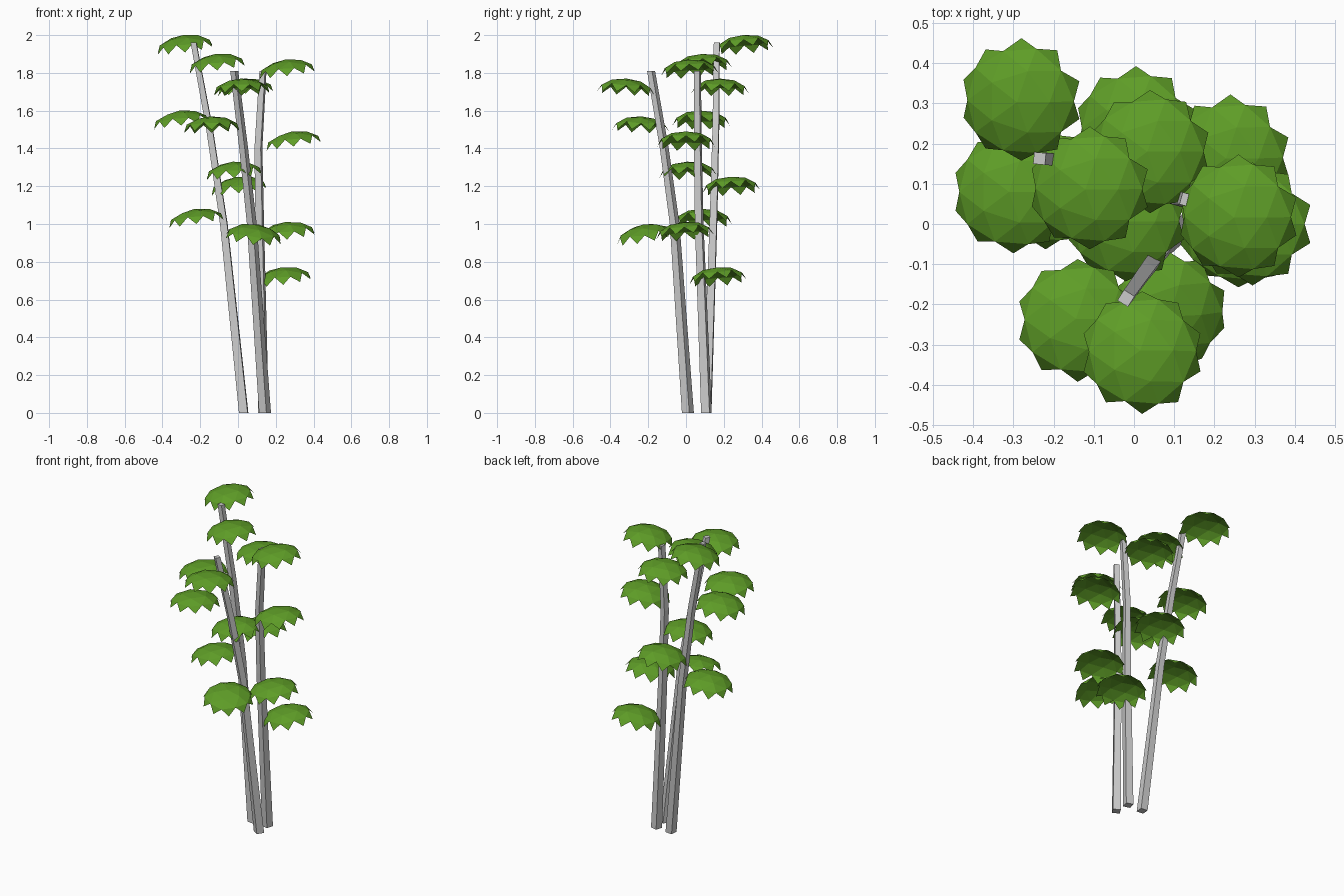
import bpy, bmesh, math
from mathutils import Matrix, Vector

if "Cube" in bpy.data.objects:
    bpy.data.objects.remove(bpy.data.objects["Cube"])


def material(name, rgb):
    m = bpy.data.materials.new(name)
    m.diffuse_color = (*rgb, 1)
    m.use_nodes = True
    m.node_tree.nodes["Principled BSDF"].inputs["Base Color"].default_value = m.diffuse_color
    return m


LEAF = material("leaf green", (0.112, 0.335, 0.020))
BARK = material("pale grey bark", (0.60, 0.60, 0.60))


def add_object(name, bm, mat):
    me = bpy.data.meshes.new(name)
    bm.to_mesh(me)
    bm.free()
    me.materials.append(mat)
    ob = bpy.data.objects.new(name, me)
    bpy.context.collection.objects.link(ob)
    return ob


def trunk(name, path, turn):
    """Tapering square stem following a bent path."""
    bm = bmesh.new()
    rings = []
    for p in path:
        r = (0.023 - 0.008 * p[2] / 1.9) * math.sqrt(2)
        rings.append([bm.verts.new((p[0] + r * math.cos(a), p[1] + r * math.sin(a), p[2]))
                      for a in (math.radians(turn + 45 + 90 * k) for k in range(4))])
    for lo, hi in zip(rings, rings[1:]):
        for k in range(4):
            j = (k + 1) % 4
            bm.faces.new((lo[k], lo[j], hi[j], hi[k]))
    bm.faces.new(rings[0][::-1])
    bm.faces.new(rings[-1])
    return add_object(name, bm, BARK)


def leaf(name, x, y, top, tilt_x, tilt_y):
    """Flattened icosphere cap with ten pointed teeth round its open rim."""
    bm = bmesh.new()
    bmesh.ops.create_icosphere(bm, subdivisions=2, radius=1)
    # keep the dome and the downward-pointing teeth only
    drop = [f for f in bm.faces if sum(v.co.z > 0.2 for v in f.verts) < 2]
    bmesh.ops.delete(bm, geom=drop, context='FACES')
    bmesh.ops.transform(bm, verts=bm.verts, matrix=(
        Matrix.Rotation(math.radians(tilt_x), 4, 'X')
        @ Matrix.Rotation(math.radians(tilt_y), 4, 'Y')
        @ Matrix.Diagonal((0.153, 0.153, 0.08, 1))))
    peak = max(v.co.z for v in bm.verts)
    bmesh.ops.translate(bm, verts=bm.verts, vec=Vector((x, y, top - peak)))
    return add_object(name, bm, LEAF)


# Three leaning stems
trunk("left_trunk", [(0.03, 0.11, 0), (-0.075, 0.145, 1.0), (-0.15, 0.158, 1.5), (-0.235, 0.163, 1.96)], -5)
trunk("front_trunk", [(0.143, 0.01, 0), (0.073, -0.06, 1.0), (0.03, -0.115, 1.4), (-0.02, -0.185, 1.81)], -32)
trunk("right_trunk", [(0.135, 0.108, 0), (0.115, 0.07, 1.0), (0.108, 0.063, 1.4), (0.132, 0.06, 1.81)], -15)

# Leaves: x, y, top height, tilt about x, tilt about y
LEAVES = [
    (-0.28, 0.31, 2.00, 5, -8), (-0.11, 0.09, 1.90, 3, -8),
    (0.26, 0.02, 1.87, 3, -8), (0.02, -0.32, 1.77, -4, -3),
    (0.04, 0.18, 1.77, 0, -5), (-0.30, 0.08, 1.60, 0, -8),
    (-0.14, -0.24, 1.57, -3, -3), (0.295, 0.0, 1.49, 0, -9),
    (-0.02, 0.01, 1.33, 3, -6), (0.005, 0.24, 1.25, 3, -8),
    (-0.22, 0.09, 1.08, 0, -9), (0.26, -0.005, 1.01, 5, -7),
    (0.08, -0.215, 1.00, 11, 6), (0.24, 0.17, 0.77, 5, -8),
]
for i, row in enumerate(LEAVES, 1):
    leaf(f"leaf_{i:02d}", *row)
